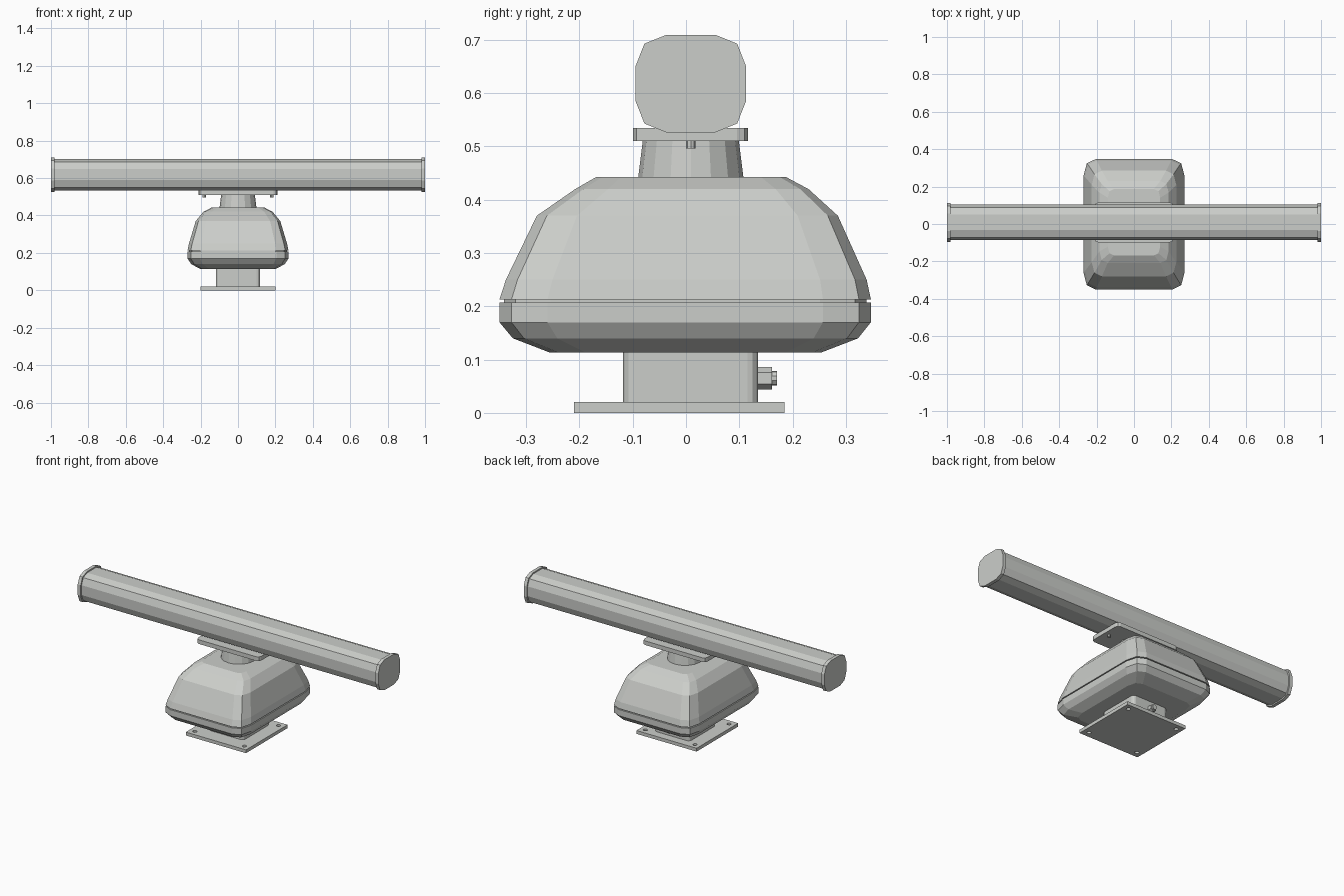
import bpy
import bmesh
from math import pi
from mathutils import Matrix, Vector

cube = bpy.data.objects.get("Cube")
if cube:
    bpy.data.objects.remove(cube, do_unlink=True)

grey = bpy.data.materials.new("light grey paint")
colour = (0.60, 0.615, 0.59, 1)
grey.diffuse_color = colour
grey.use_nodes = True
grey.node_tree.nodes["Principled BSDF"].inputs["Base Color"].default_value = colour

MID_Y = 0.009   # centre line of the turning parts


def finish(name, bm):
    bmesh.ops.recalc_face_normals(bm, faces=bm.faces)
    mesh = bpy.data.meshes.new(name)
    bm.to_mesh(mesh)
    bm.free()
    mesh.materials.append(grey)
    obj = bpy.data.objects.new(name, mesh)
    bpy.context.collection.objects.link(obj)
    return obj


def loft(name, rings):
    """Skin a stack of equal-length rings and cap both ends."""
    bm = bmesh.new()
    loops = [[bm.verts.new(p) for p in ring] for ring in rings]
    for low, high in zip(loops, loops[1:]):
        for i in range(len(low)):
            j = (i + 1) % len(low)
            bm.faces.new((low[i], low[j], high[j], high[i]))
    bm.faces.new(loops[0])
    bm.faces.new(loops[-1])
    return finish(name, bm)


def box(name, low, high, corner=0, segments=1):
    """Box between two corners, with its upright edges bevelled."""
    low, high = Vector(low), Vector(high)
    bm = bmesh.new()
    bmesh.ops.create_cube(bm, size=1, matrix=Matrix.Translation((low + high) / 2)
                          @ Matrix.Diagonal((high - low).to_4d()))
    if corner:
        upright = [e for e in bm.edges
                   if abs(e.verts[0].co.z - e.verts[1].co.z) > 0.001]
        bmesh.ops.bevel(bm, geom=upright, offset=corner, segments=segments,
                        profile=0.5, affect='EDGES')
    return finish(name, bm)


def cylinder(name, centre, r1, r2, depth, sides, along_y=False):
    bm = bmesh.new()
    turn = Matrix.Rotation(-pi / 2, 4, 'X') if along_y else Matrix()
    bmesh.ops.create_cone(bm, cap_ends=True, segments=sides, radius1=r1, radius2=r2,
                          depth=depth, matrix=Matrix.Translation(centre) @ turn)
    return finish(name, bm)


def mirrored(quarter):
    """Complete a closed outline from its first-quadrant points."""
    half = quarter + [(-a, b) for a, b in reversed(quarter)]
    return half + [(-a, -b) for a, b in half]


# Base plate with four drilled holes
base = box("base_plate", (-0.2, -0.21, 0), (0.2, 0.185, 0.02))
for sx in (-1, 1):
    for sy in (-1, 1):
        drill = cylinder("drill", (sx * 0.165, -0.012 + sy * 0.162, 0.01),
                         0.012, 0.012, 0.1, 12)
        drill.hide_render = True
        cut = base.modifiers.new("hole", 'BOOLEAN')
        cut.object = drill
        cut.solver = 'EXACT'
        bpy.context.view_layer.objects.active = base
        bpy.ops.object.modifier_apply(modifier=cut.name)
        bpy.data.objects.remove(drill, do_unlink=True)

# Pedestal and cable connector at the back
box("pedestal", (-0.118, -0.118, 0.02), (0.118, 0.135, 0.12), 0.02, 3)
cylinder("connector_nut", (0, 0.146, 0.065), 0.021, 0.021, 0.03, 6, True)
cylinder("connector_tip", (0, 0.162, 0.065), 0.014, 0.014, 0.018, 10, True)

# Gearbox housing: height, half width, front y, back y; a thin groove splits it
levels = [
    (0.113, 0.200, -0.255, 0.253),
    (0.140, 0.250, -0.325, 0.323),
    (0.170, 0.270, -0.350, 0.347),
    (0.207, 0.270, -0.350, 0.347),
    (0.207, 0.262, -0.342, 0.339),
    (0.213, 0.262, -0.342, 0.339),
    (0.213, 0.270, -0.350, 0.347),
    (0.250, 0.262, -0.338, 0.339),
    (0.370, 0.226, -0.280, 0.285),
    (0.420, 0.185, -0.208, 0.230),
    (0.443, 0.140, -0.168, 0.187),
]
rings = []
for z, hx, front, back in levels:
    mid, hy, k = (front + back) / 2, (back - front) / 2, hx / 0.27
    cx, cy = 0.065 * k, 0.09 * k
    outline = mirrored([(hx, hy - cy), (hx - 0.27 * cx, hy - 0.25 * cy), (hx - cx, hy)])
    rings.append([(x, mid + y, z) for x, y in outline])
loft("gearbox_housing", rings)

# Turning neck, antenna bracket and its bolts
cylinder("neck", (0, MID_Y, 0.476), 0.099, 0.09, 0.072, 16)
box("antenna_bracket", (-0.21, -0.099, 0.51), (0.21, 0.116, 0.535), 0.02, 2)
for side, sx in (("left", 1), ("right", -1)):
    cylinder(side + "_bracket_bolt", (sx * 0.18, MID_Y, 0.504), 0.009, 0.009, 0.016, 8)

# Long antenna bar with slightly larger end caps
section = mirrored([(0.104, 0.032), (0.087, 0.075), (0.046, 0.0915)])


def bar(name, x1, x2, scale):
    loft(name, [[(x, MID_Y + a * scale, 0.618 + b * scale) for a, b in section]
                for x in (x1, x2)])


bar("antenna_bar", -0.985, 0.985, 0.92)
bar("left_end_cap", 0.98, 1, 1)
bar("right_end_cap", -1, -0.98, 1)
